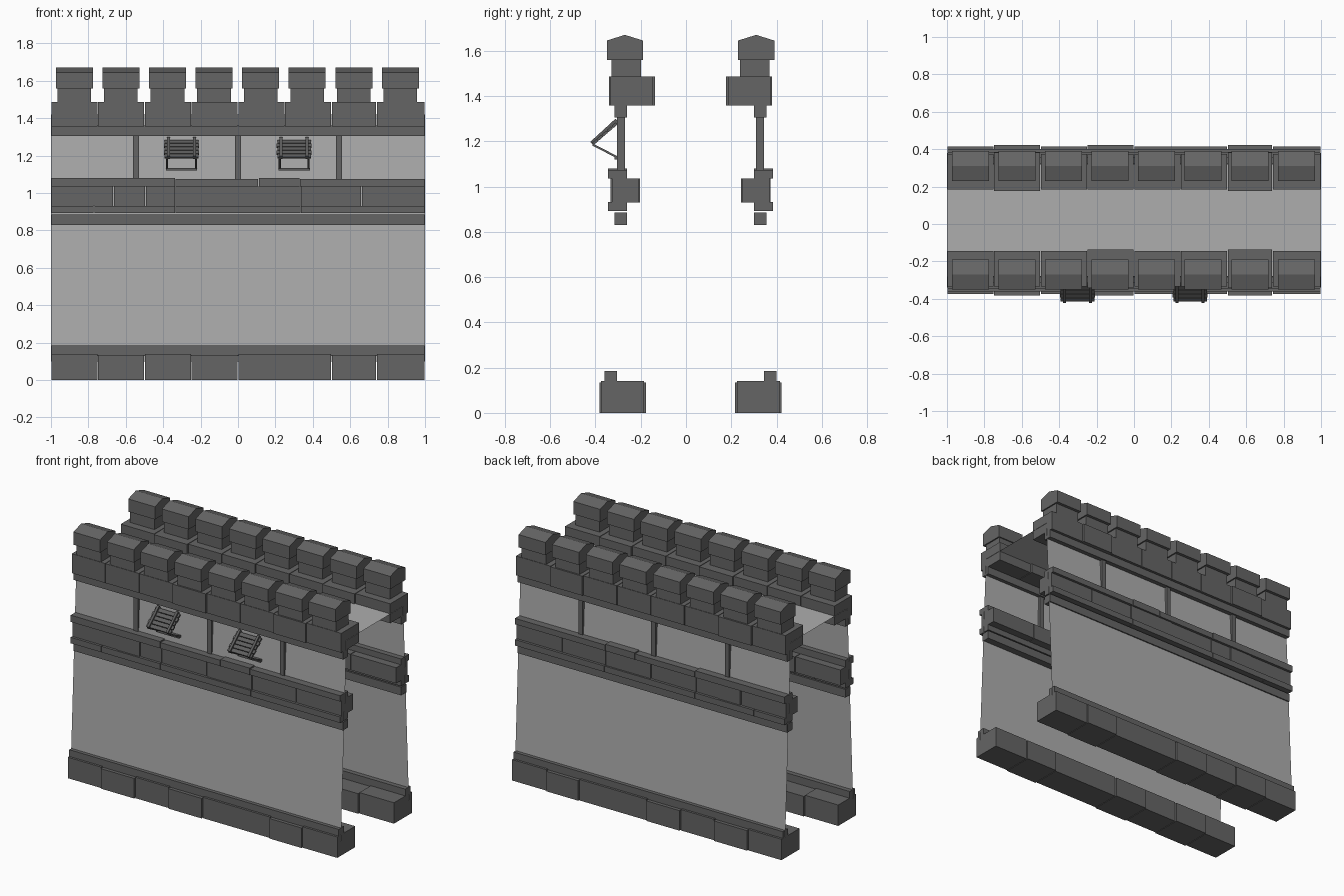
import bpy, bmesh, math
from mathutils import Vector

cube = bpy.data.objects.get("Cube")
if cube:
    bpy.data.objects.remove(cube)


def material(name, value):
    m = bpy.data.materials.new(name)
    m.use_nodes = True
    colour = (value, value, value, 1)
    m.diffuse_color = colour
    m.node_tree.nodes["Principled BSDF"].inputs["Base Color"].default_value = colour
    return m


STONE = material("dark stone", 0.13)
PLASTER = material("pale plaster", 0.42)
WOOD = material("shutter wood", 0.11)


def prism(bm, x0, x1, profile):
    """Extrude a y-z outline from x0 to x1."""
    face = bm.faces.new([bm.verts.new((x0, y, z)) for y, z in profile])
    if len(profile) > 2:
        out = bmesh.ops.extrude_face_region(bm, geom=[face])
        verts = [v for v in out["geom"] if isinstance(v, bmesh.types.BMVert)]
        bmesh.ops.translate(bm, verts=verts, vec=(x1 - x0, 0, 0))


def box(bm, x0, x1, y0, y1, z0, z1):
    prism(bm, x0, x1, [(y0, z0), (y1, z0), (y1, z1), (y0, z1)])


def bar(bm, x0, x1, a, b, thick):
    """Slanted bar between two y-z points."""
    a, b = Vector(a), Vector(b)
    d = (b - a).normalized()
    n = Vector((-d.y, d.x)) * thick / 2
    prism(bm, x0, x1, [a + n, b + n, b - n, a - n])


def finish(name, bm, mat, back=False):
    if back:
        for v in bm.verts:
            v.co.y = 0.04 - v.co.y
    bmesh.ops.recalc_face_normals(bm, faces=bm.faces)
    mesh = bpy.data.meshes.new(name)
    bm.to_mesh(mesh)
    bm.free()
    mesh.materials.append(mat)
    bpy.context.collection.objects.link(bpy.data.objects.new(name, mesh))


def course(name, cuts, y0, y1, z0, z1, proud, back, jut=0.008, drop=0.0):
    """Row of stones split at the cuts; the proud ones stand out a little."""
    bm = bmesh.new()
    ends = [-1] + cuts + [1]
    for i, (a, b) in enumerate(zip(ends, ends[1:])):
        out = jut if i in proud else 0
        top = z1 - (drop if i % 2 else 0)
        box(bm, a + 0.002, b - 0.002, y0 - out, y1 + out, z0, top)
    finish(name, bm, STONE, back)


EIGHTHS = [-0.75, -0.5, -0.25, 0, 0.25, 0.5, 0.74]

for side, back in (("front", False), ("back", True)):
    # Footing stones and string courses
    course(side + "_footing", [-0.75, -0.5, -0.25, 0, 0.5, 0.74],
           -0.375, -0.185, 0, 0.14, (1, 3, 5), back, drop=0.006)
    course(side + "_footing_ledge", [], -0.36, -0.305, 0.13, 0.185, (), back)
    course(side + "_lower_beam", [], -0.315, -0.26, 0.83, 0.885, (), back)
    course(side + "_lower_slab", [-0.77, -0.335, 0.335], -0.345, -0.26,
           0.892, 0.932, (), back)
    course(side + "_band_stones", [-0.665, -0.495, -0.335, 0, 0.335, 0.66],
           -0.328, -0.208, 0.93, 1.035, (1, 4), back, 0.005)
    course(side + "_sill_slab", [-0.335, 0.11, 0.33], -0.345, -0.26,
           1.035, 1.08, (), back, drop=0.006)
    course(side + "_upper_beam", [], -0.315, -0.26, 1.305, 1.36, (), back)
    proud = (1, 6) if back else (3, 6)
    course(side + "_parapet", EIGHTHS, -0.333, -0.145, 1.357, 1.487, proud, back)

    # Posts of the upper storey
    bm = bmesh.new()
    for x in (-0.545, 0, 0.54):
        box(bm, x - 0.016, x + 0.016, -0.305, -0.27, 1.07, 1.31)
    finish(side + "_posts", bm, STONE, back)

    # Merlons with ridged caps
    merlons, caps = bmesh.new(), bmesh.new()
    for i in range(8):
        x = -0.875 + 0.249 * i
        box(merlons, x - 0.09, x + 0.09, -0.33, -0.198, 1.48, 1.56)
        prism(caps, x - 0.099, x + 0.099,
              [(-0.35, 1.56), (-0.19, 1.56), (-0.19, 1.645), (-0.27, 1.67), (-0.35, 1.645)])
    finish(side + "_merlons", merlons, STONE, back)
    finish(side + "_merlon_caps", caps, STONE, back)

    # Slightly leaning wall sheet
    bm = bmesh.new()
    bm.faces.new([bm.verts.new(p) for p in (
        (-1, -0.34, 0.1), (1, -0.34, 0.1), (1, -0.28, 1.42), (-1, -0.28, 1.42))])
    finish(side + "_wall", bm, PLASTER, back)

# Walkway between the parapets
bm = bmesh.new()
bm.faces.new([bm.verts.new(p) for p in (
    (-1, -0.28, 1.42), (1, -0.28, 1.42), (1, 0.32, 1.42), (-1, 0.32, 1.42))])
finish("walkway", bm, PLASTER)

# Propped-open slatted shutters
HINGE, TIP = Vector((-0.305, 1.28)), Vector((-0.412, 1.188))
for name, x in (("right_shutter", -0.302), ("left_shutter", 0.3)):
    bm = bmesh.new()
    for i in range(5):
        half = 0.094 if i % 2 else 0.09
        bar(bm, x - half, x + half, HINGE.lerp(TIP, i / 5 + 0.01),
            HINGE.lerp(TIP, (i + 1) / 5 - 0.015), 0.012)
    for s in (-1, 1):
        rail = x + s * 0.07
        bar(bm, rail - 0.008, rail + 0.008, HINGE + Vector((0, 0.012)),
            TIP + Vector((-0.004, 0.002)), 0.02)
        prop = x + s * 0.077
        bar(bm, prop - 0.006, prop + 0.006, (-0.412, 1.185), (-0.305, 1.13), 0.009)
    box(bm, x - 0.084, x + 0.084, -0.315, -0.29, 1.12, 1.135)
    finish(name, bm, WOOD)
